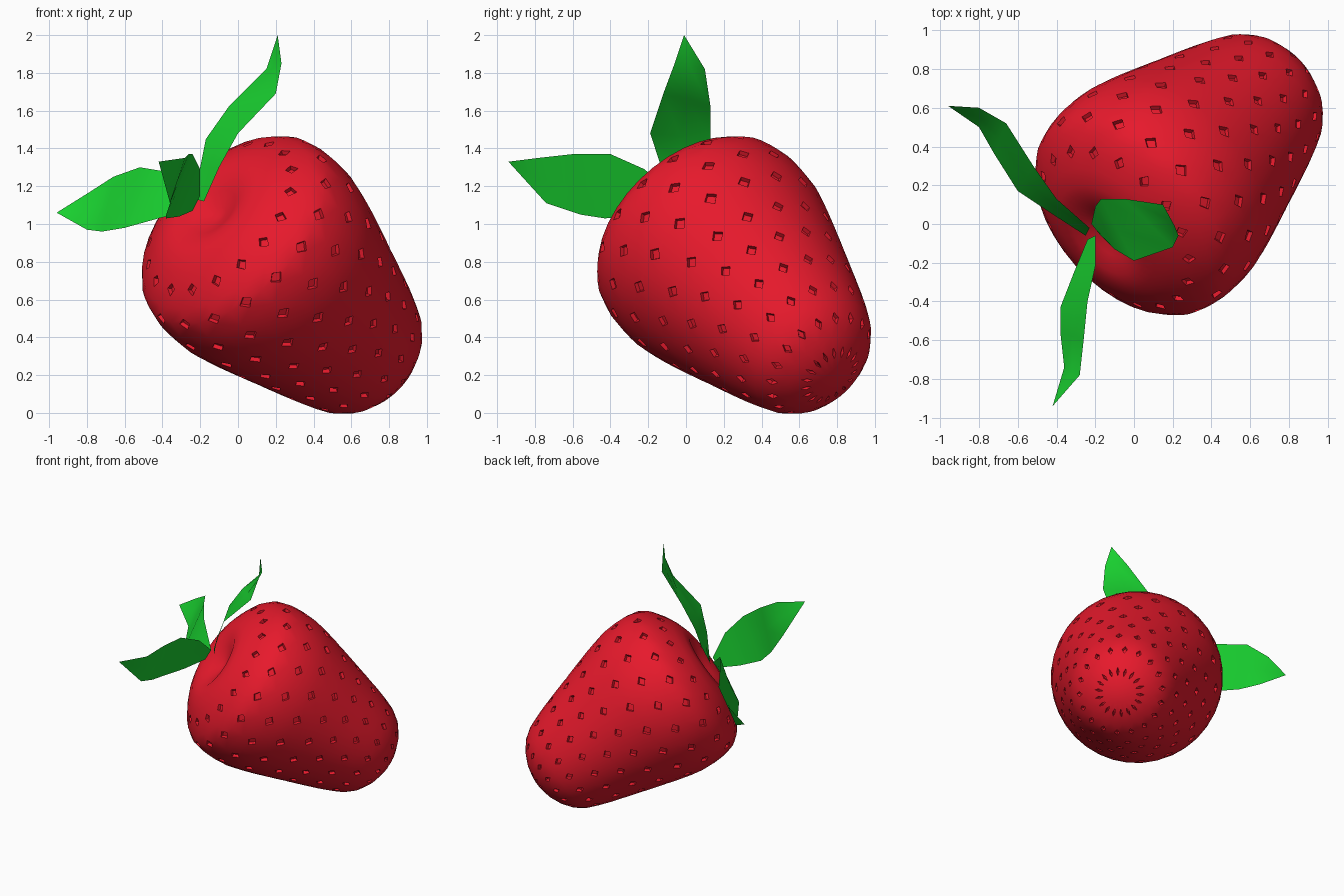
import bpy, bmesh, math
from mathutils import Vector

if "Cube" in bpy.data.objects:
    bpy.data.objects.remove(bpy.data.objects["Cube"])

def material(name, color):
    m = bpy.data.materials.new(name)
    m.diffuse_color = color
    m.use_nodes = True
    m.node_tree.nodes["Principled BSDF"].inputs["Base Color"].default_value = m.diffuse_color
    return m

RED = material("berry_red", (0.80, 0.01, 0.025, 1))
GREEN = material("leaf_green", (0.01, 0.65, 0.03, 1))

def finish(bm, name, mat, angle):
    me = bpy.data.meshes.new(name)
    bm.to_mesh(me)
    bm.free()
    me.materials.append(mat)
    ob = bpy.data.objects.new(name, me)
    bpy.context.collection.objects.link(ob)
    bpy.ops.object.select_all(action='DESELECT')
    ob.select_set(True)
    bpy.context.view_layer.objects.active = ob
    bpy.ops.object.shade_smooth_by_angle(angle=math.radians(angle))
    return ob

def spline(pts, i, u):
    # Catmull-Rom point on segment i
    n = len(pts) - 1
    a, b, c, d = (pts[min(max(k, 0), n)] for k in (i - 1, i, i + 1, i + 2))
    return 0.5 * (2*b + (c - a)*u + (2*a - 5*b + 4*c - d)*u*u + (3*b - a - 3*c + d)*u**3)

def resample(pts, count):
    fine = [spline(pts, i, k / 20) for i in range(len(pts) - 1) for k in range(20)] + [pts[-1]]
    total = sum((b - a).length for a, b in zip(fine, fine[1:]))
    out, run, want = [], 0.0, 0.0
    for a, b in zip(fine, fine[1:]):
        run += (b - a).length
        while len(out) < count and run >= want - 1e-6:
            out.append(b if want else fine[0])
            want = total * len(out) / (count - 1)
    return out

# Fruit: turned profile (distance along axis, radius) around a tilted axis
PROFILE = [Vector(p) for p in [(-.50, .05), (-.54, .15), (-.575, .25), (-.55, .36), (-.49, .48),
           (-.38, .605), (-.2, .637), (0, .615), (.4, .50), (.7, .405),
           (.85, .33), (.95, .20), (.99, .07)]]
CENTRE = Vector((.2, .24, .755))
AXIS = Vector((.605, .545, -.58)).normalized()
SIDE = AXIS.cross(Vector((0, 0, 1))).normalized()
UP = SIDE.cross(AXIS)
SEGS = 36

bm = bmesh.new()
rings, seeds = [], []
for i, (t, r) in enumerate(resample(PROFILE, 25)):
    ring = []
    for j in range(SEGS):
        a = 2 * math.pi * j / SEGS
        ring.append(bm.verts.new(CENTRE + AXIS*t + (SIDE*math.cos(a) + UP*math.sin(a))*r))
        # staggered seed places
        if i >= 5 and i % 2 and r > .15 and (j + i // 2) % 2 == 0:
            seeds.append(ring[-1])
    rings.append(ring)
for a, b in zip(rings, rings[1:]):
    for j in range(SEGS):
        k = (j + 1) % SEGS
        bm.faces.new((a[j], a[k], b[k], b[j]))
for ring, t in ((rings[0], -.49), (rings[-1], .995)):
    tip = bm.verts.new(CENTRE + AXIS * t)
    for j in range(SEGS):
        bm.faces.new((ring[j], ring[(j + 1) % SEGS], tip))
bmesh.ops.recalc_face_normals(bm, faces=bm.faces)

# Seed pits: cut diamonds at the seed places and sink them
res = bmesh.ops.bevel(bm, geom=seeds, offset=36, offset_type='PERCENT', segments=1,
                      profile=0.5, affect='VERTICES')
bmesh.ops.recalc_face_normals(bm, faces=bm.faces)
pits = [f for f in res['faces'] if len(f.verts) == 4]
bmesh.ops.inset_individual(bm, faces=pits, thickness=.005, depth=-.022)
finish(bm, "berry", RED, 35)

# Leaves: two edge curves each, meeting at a pointed tip
LEAVES = {
    "leaf_left": ([(-.23, -.02, 1.13), (-.40, .13, 1.28), (-.52, .30, 1.30), (-.66, .52, 1.25), (-.80, .60, 1.16)],
                  [(-.25, -.06, 1.07), (-.42, .05, 1.03), (-.60, .17, .98), (-.72, .36, .96), (-.80, .50, .97)],
                  (-.96, .61, 1.06)),
    "leaf_front": ([(-.20, -.06, 1.15), (-.20, -.22, 1.29), (-.24, -.40, 1.37), (-.26, -.60, 1.37), (-.28, -.78, 1.35)],
                   [(-.24, -.08, 1.07), (-.31, -.25, 1.04), (-.38, -.43, 1.03), (-.38, -.56, 1.05), (-.36, -.74, 1.11)],
                   (-.42, -.94, 1.33)),
    "leaf_top": ([(-.22, .0, 1.13), (-.20, .09, 1.30), (-.17, .13, 1.45), (-.05, .13, 1.62), (.15, .10, 1.82)],
                 [(-.18, -.05, 1.12), (-.10, -.13, 1.30), (.0, -.19, 1.48), (.20, -.12, 1.69), (.23, -.06, 1.85)],
                 (.21, -.01, 2.0)),
}
for name, (left, right, tip) in LEAVES.items():
    bm = bmesh.new()
    rows = [[bm.verts.new(Vector(a).lerp(Vector(b), u)) for u in (0, .5, 1)] for a, b in zip(left, right)]
    for p, q in zip(rows, rows[1:]):
        for k in (0, 1):
            bm.faces.new((p[k], p[k + 1], q[k + 1], q[k]))
    end = bm.verts.new(tip)
    for k in (0, 1):
        bm.faces.new((rows[-1][k], rows[-1][k + 1], end))
    finish(bm, name, GREEN, 60)
